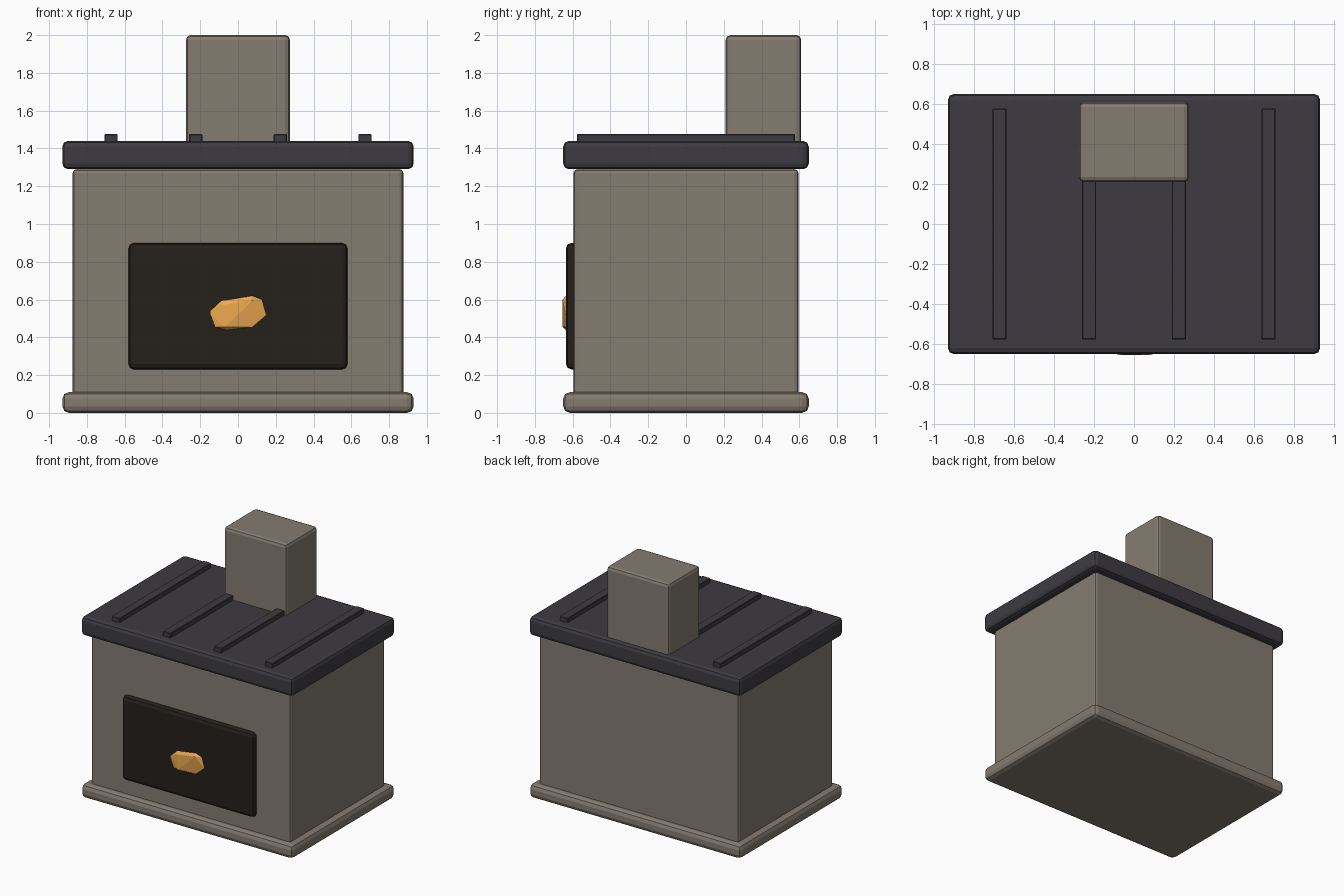
import bpy, bmesh

if "Cube" in bpy.data.objects:
    bpy.data.objects.remove(bpy.data.objects["Cube"])


def material(name, rgb):
    mat = bpy.data.materials.new(name)
    mat.diffuse_color = (*rgb, 1)
    mat.use_nodes = True
    mat.node_tree.nodes["Principled BSDF"].inputs["Base Color"].default_value = mat.diffuse_color
    return mat


stone = material("stone", (0.23, 0.2, 0.165))
slate = material("slate", (0.047, 0.044, 0.052))
soot = material("soot", (0.018, 0.014, 0.011))
glow = material("glow", (0.85, 0.4, 0.08))


def add_object(name, bm, mat):
    mesh = bpy.data.meshes.new(name)
    bm.to_mesh(mesh)
    bm.free()
    mesh.materials.append(mat)
    obj = bpy.data.objects.new(name, mesh)
    bpy.context.collection.objects.link(obj)
    return obj


def box(name, x, y, z, mat, bevel=0.0, segments=2):
    """Box from (min, max) ranges with optional bevelled edges."""
    bm = bmesh.new()
    bmesh.ops.create_cube(bm, size=1)
    for v in bm.verts:
        v.co = [r[0] + (c + 0.5) * (r[1] - r[0]) for c, r in zip(v.co, (x, y, z))]
    obj = add_object(name, bm, mat)
    if bevel:
        mod = obj.modifiers.new("bevel", 'BEVEL')
        mod.width = bevel
        mod.segments = segments
    return obj


# Masonry: plinth, body and chimney
box("plinth", (-0.93, 0.93), (-0.65, 0.65), (0, 0.11), stone, 0.035)
box("oven_body", (-0.875, 0.875), (-0.595, 0.595), (0.05, 1.29), stone, 0.02)
box("chimney", (-0.275, 0.275), (0.21, 0.61), (1.35, 2.0), stone, 0.025)

# Cooking top with four raised bars
box("top_slab", (-0.93, 0.93), (-0.65, 0.65), (1.29, 1.44), slate, 0.03)
for i in range(4):
    cx = -0.672 + i * 0.448
    box(f"top_bar_{i + 1}", (cx - 0.035, cx + 0.035), (-0.577, 0.577),
        (1.42, 1.476), slate, 0.004, 1)

# Dark fire opening
box("fire_opening", (-0.58, 0.58), (-0.636, -0.5), (0.23, 0.9), soot, 0.03)

# Faceted ember: hull of an outline, a front ridge and a hidden back
outline = [(-0.155, 0.535), (-0.09, 0.595), (0.075, 0.622), (0.13, 0.60),
           (0.155, 0.51), (0.09, 0.455), (-0.06, 0.437), (-0.125, 0.455)]
bm = bmesh.new()
for px, pz in outline:
    bm.verts.new((px, -0.634, pz))
    bm.verts.new((px * 0.8, -0.58, 0.53 + (pz - 0.53) * 0.8))
for p in [(0.08, -0.654, 0.598), (-0.07, -0.654, 0.455), (-0.09, -0.65, 0.57)]:
    bm.verts.new(p)
bmesh.ops.convex_hull(bm, input=bm.verts)
add_object("ember", bm, glow)
